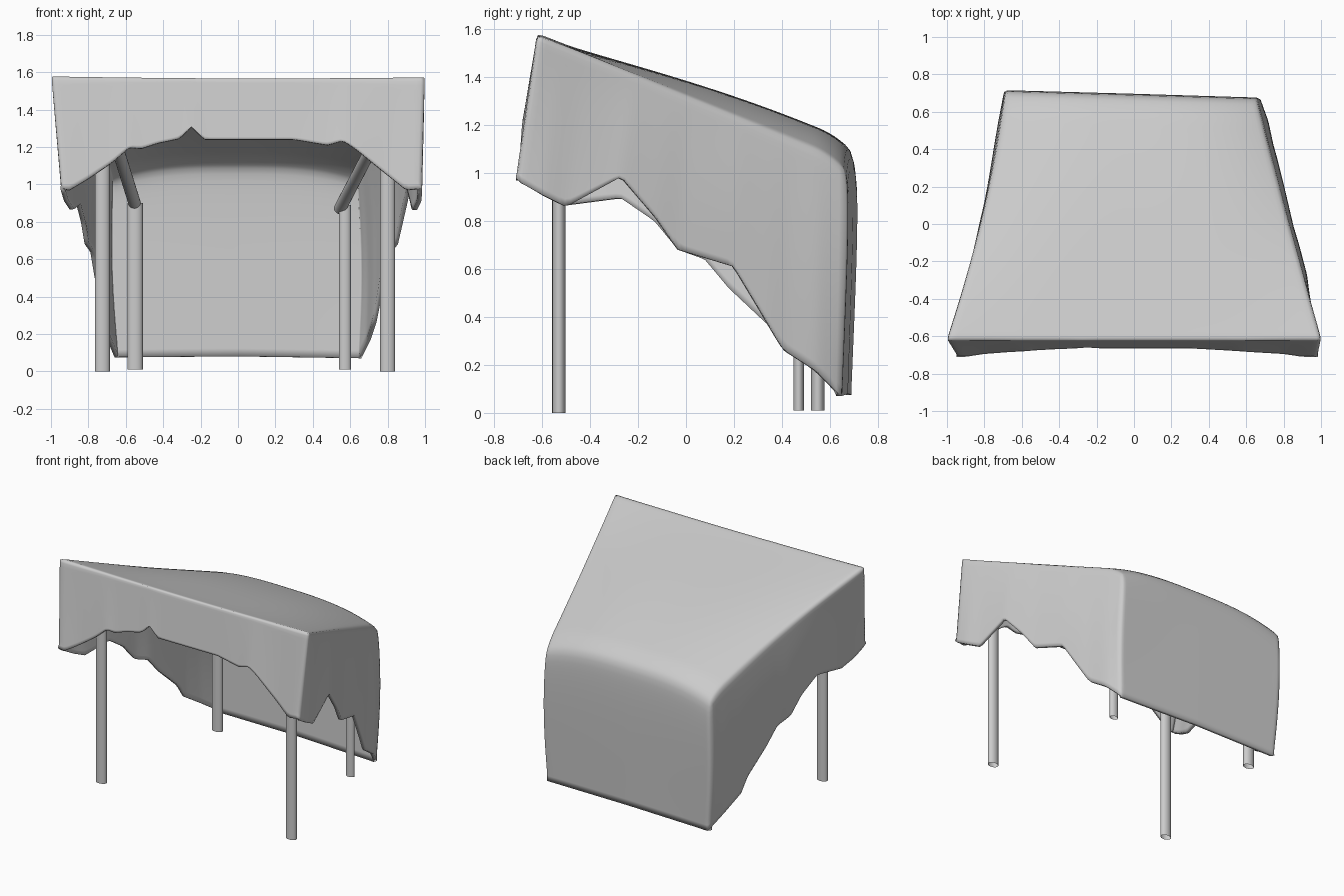
import bpy, bmesh, math
from mathutils import Vector

if "Cube" in bpy.data.objects:
    bpy.data.objects.remove(bpy.data.objects["Cube"])

NU, NV, ND = 80, 60, 24   # columns across, rows deep, rows down the drapes

# hem outlines of the hanging cloth
FRONT = [(-.95, -.71, .98), (-.90, -.71, .97), (-.80, -.695, 1.03), (-.67, -.685, 1.12),
         (-.58, -.68, 1.20), (-.52, -.675, 1.19), (-.43, -.67, 1.22), (-.31, -.665, 1.245),
         (-.25, -.66, 1.31), (-.18, -.665, 1.24), (.30, -.665, 1.24), (.48, -.675, 1.21),
         (.56, -.68, 1.235), (.63, -.685, 1.19), (.80, -.695, 1.05), (.90, -.71, .97),
         (.985, -.71, .98)]
RIGHT = [(.985, -.71, .98), (.985, -.69, .96), (.98, -.60, .91), (.955, -.50, .86),
         (.925, -.27, .985), (.885, -.12, .81), (.855, -.03, .68), (.80, .20, .61),
         (.76, .35, .36), (.74, .41, .26), (.71, .55, .17), (.66, .65, .07)]
LEFT = [(-.95, -.71, .98), (-.945, -.69, .96), (-.93, -.60, .91), (-.90, -.50, .865),
        (-.865, -.27, .895), (-.84, -.13, .80), (-.82, -.03, .68), (-.79, .08, .64),
        (-.77, .18, .52), (-.74, .35, .36), (-.73, .41, .26), (-.70, .55, .17),
        (-.66, .69, .075)]
BACK = [LEFT[-1], (0, .675, .08), RIGHT[-1]]


def along(points, t, axis):
    """Point on a polyline at fraction t measured along one axis."""
    a = points[0][axis] + t * (points[-1][axis] - points[0][axis])
    for p, q in zip(points, points[1:]):
        if a <= q[axis] + 1e-6:
            break
    return Vector(p).lerp(Vector(q), (a - p[axis]) / (q[axis] - p[axis]))


def top_point(u, v):
    left = Vector((-1.005, -.622, 1.585)).lerp(Vector((-.69, .70, 1.055)), v)
    right = Vector((1.005, -.622, 1.58)).lerp(Vector((.66, .66, 1.055)), v)
    left.x += .035 * math.sin(math.pi * v)
    right.x -= .008 * math.sin(math.pi * v)
    p = left.lerp(right, u)
    crown = .083 * math.sin(min(v, .85) / .85 * math.pi / 2) ** 1.2
    p.z += crown * (1 - abs(2 * u - 1) ** 3) - .012 * (1 - v) * (1 - (2 * u - 1) ** 2)
    p.z -= .035 * max(0, (v - .9) / .1) ** 2   # rounded rear edge
    return p


# draped cloth: crowned roof sheet with four hanging sides
bm = bmesh.new()
roof = [[bm.verts.new(top_point(i / NU, j / NV)) for i in range(NU + 1)] for j in range(NV + 1)]
for j in range(NV):
    for i in range(NU):
        bm.faces.new((roof[j][i], roof[j][i + 1], roof[j + 1][i + 1], roof[j + 1][i]))

# each rim entry: roof vertex, hem point, outward belly of the drape (x, y)
rim = [(roof[0][i], along(FRONT, i / NU, 0), 0, 0) for i in range(NU)]
rim += [(roof[j][NU], along(RIGHT, j / NV, 1), .02 * j / NV, 0) for j in range(NV)]
rim += [(roof[NV][i], along(BACK, i / NU, 0), .02 * (2 * i / NU - 1), .018) for i in range(NU, 0, -1)]
rim += [(roof[j][0], along(LEFT, j / NV, 1), -.02 * j / NV, .018 * (j == NV)) for j in range(NV, 0, -1)]
columns = []
for top, hem, belly_x, belly_y in rim:
    col = [top]
    for k in range(1, ND + 1):
        p = top.co.lerp(hem, k / ND)
        p.x += belly_x * math.sin(math.pi * k / ND)
        p.y += belly_y * math.sin(math.pi * math.sqrt(k / ND))
        col.append(bm.verts.new(p))
    columns.append(col)
for n, a in enumerate(columns):
    b = columns[(n + 1) % len(columns)]
    for k in range(ND):
        bm.faces.new((a[k], a[k + 1], b[k + 1], b[k]))

# soften the folds, leaving the ragged hem crisp
inner = [v for v in bm.verts if not v.is_boundary]
for _ in range(2):
    bmesh.ops.smooth_vert(bm, verts=inner, factor=.5, use_axis_x=True, use_axis_y=True, use_axis_z=True)
bmesh.ops.recalc_face_normals(bm, faces=bm.faces)
if roof[NV // 2][NU // 2].link_faces[0].normal.z < 0:
    bmesh.ops.reverse_faces(bm, faces=bm.faces)
for f in bm.faces:
    f.smooth = True
mesh = bpy.data.meshes.new("draped_cloth")
bm.to_mesh(mesh)
bm.free()
cloth = bpy.data.objects.new("draped_cloth", mesh)
bpy.context.collection.objects.link(cloth)
thick = cloth.modifiers.new("thickness", 'SOLIDIFY')
thick.thickness = .025
thick.offset = -1


def rod(name, a, b, rx, ry, fill='NOTHING'):
    a, b = Vector(a), Vector(b)
    bpy.ops.mesh.primitive_cylinder_add(vertices=24, radius=1, depth=1, location=(a + b) / 2,
                                        end_fill_type=fill)
    ob = bpy.context.object
    ob.name = name
    ob.scale = (rx, ry, (b - a).length)
    d = b - a
    if abs(d.x) + abs(d.y) > 1e-5:
        ob.rotation_euler = d.to_track_quat('Z', 'Y').to_euler()
    bpy.ops.object.shade_smooth_by_angle()


# upright hollow poles
rod("front_pole_left", (-.725, -.53, 0), (-.725, -.53, 1.44), .04, .028)
rod("front_pole_right", (.80, -.53, 0), (.80, -.53, 1.40), .04, .028)
rod("back_pole_left", (-.55, .55, .01), (-.55, .55, .90), .041, .028)
rod("back_pole_right", (.572, .47, .01), (.572, .47, .89), .032, .022)
# sloping side rails joining front and back poles
rod("side_rail_left", (-.55, .56, .89), (-.715, -.54, 1.42), .033, .033, 'NGON')
rod("side_rail_right", (.545, .50, .87), (.80, -.54, 1.36), .033, .033, 'NGON')
